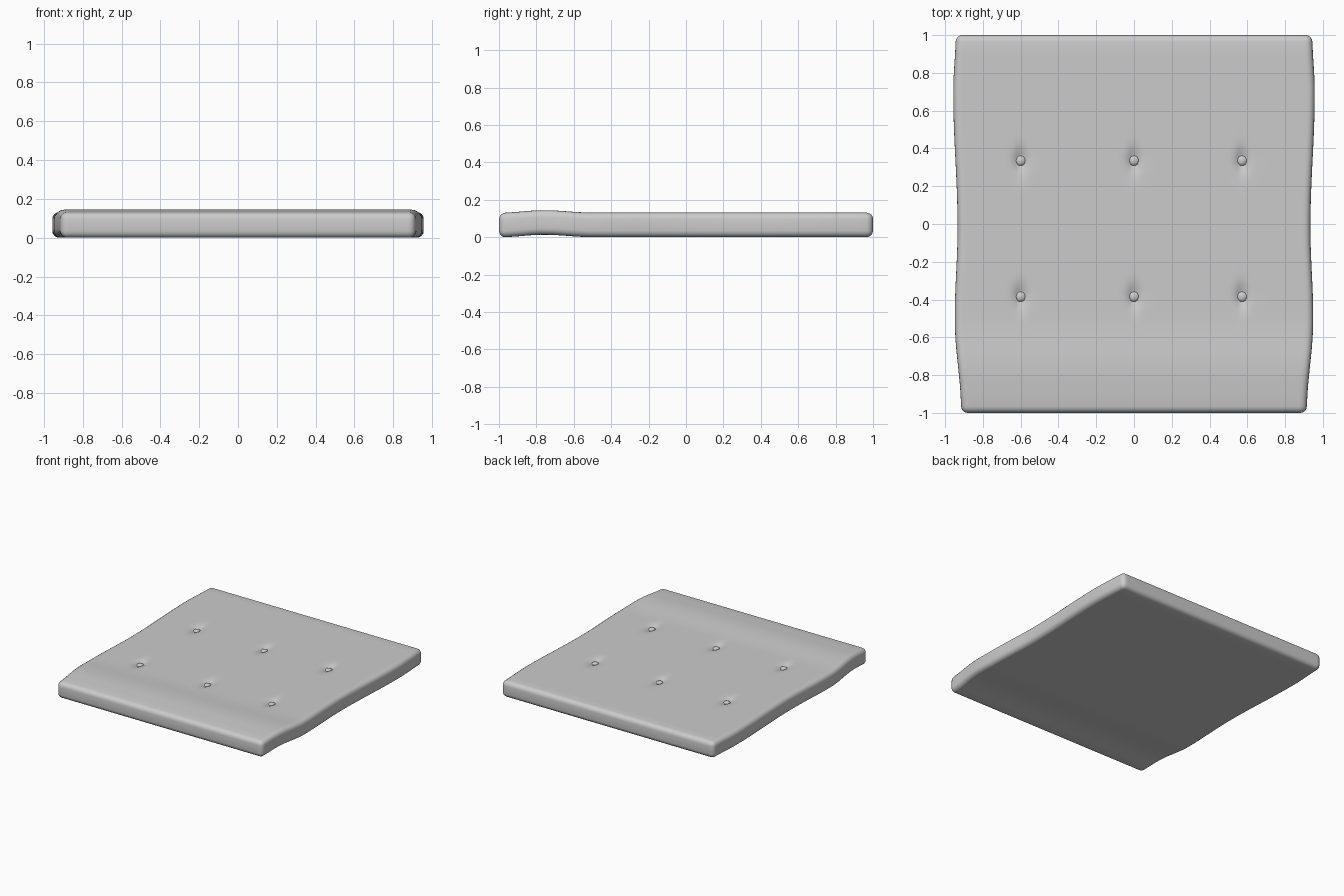
import bpy, bmesh, math
from mathutils import Vector

if "Cube" in bpy.data.objects:
    bpy.data.objects.remove(bpy.data.objects["Cube"])

BX = (-0.6, 0.0, 0.572)      # button columns
BY = (0.335, -0.385)         # button rows
H, R = 0.131, 0.035          # thickness, edge radius
HALF = Vector((0.95, 1.0, H / 2))


def smooth_lerp(table, t):
    for (a, va), (b, vb) in zip(table, table[1:]):
        if t <= b:
            k = min(max((t - a) / (b - a), 0), 1)
            return va + (vb - va) * (1 - math.cos(math.pi * k)) / 2
    return table[-1][1]


# half width, and lift of the front edge, along y
WIDTH = [(-1, 0.915), (-0.5, 0.949), (-0.02, 0.934), (0.7, 0.957), (1, 0.944)]
LIFT = [(-1, -0.001), (-0.76, 0.013), (-0.5, 0)]


def dimple(x, y):
    d = 0
    for bx in BX:
        for by in BY:
            d = max(d, 0.026 * math.exp(-((x - bx) / 0.032) ** 2 - ((y - by) / 0.06) ** 2))
    return d


# cushion: box cut into a grid, finer around the buttons, then rounded and shaped
bm = bmesh.new()
bmesh.ops.create_cube(bm, size=2)
bmesh.ops.scale(bm, vec=HALF, verts=bm.verts)
steps = (0, 0.012, 0.025, 0.04, 0.06, 0.09)
for axis in range(3):
    inner = HALF[axis] - R
    cuts = {s * v for s in (-1, 1) for v in (inner, inner + 0.41 * R)}
    if axis < 2:
        scale = 1 if axis == 0 else 1.5
        local = {c + s * o * scale for c in (BX, BY)[axis] for s in (-1, 1) for o in steps}
        coarse = {i * 0.06 for i in range(-15, 16)}
        cuts |= local | {c for c in coarse if all(abs(c - l) > 0.02 for l in local)}
    no = Vector((0, 0, 0))
    no[axis] = 1
    for c in sorted(cuts):
        bmesh.ops.bisect_plane(bm, geom=bm.verts[:] + bm.edges[:] + bm.faces[:],
                               dist=1e-5, plane_co=no * c, plane_no=no)
for v in bm.verts:
    core = Vector([max(-(h - R), min(h - R, c)) for c, h in zip(v.co, HALF)])
    off = v.co - core
    p = core + off.normalized() * R
    p.x *= smooth_lerp(WIDTH, p.y) / HALF.x
    top = p.z > H / 2 - 0.005
    p.z += H / 2 + smooth_lerp(LIFT, p.y) - (dimple(p.x, p.y) if top else 0)
    v.co = p
low = min(v.co.z for v in bm.verts)
bmesh.ops.translate(bm, vec=(0, 0, -low), verts=bm.verts)
bmesh.ops.recalc_face_normals(bm, faces=bm.faces)
mesh = bpy.data.meshes.new("cushion")
bm.to_mesh(mesh)
bm.free()
cushion = bpy.data.objects.new("cushion", mesh)
bpy.context.collection.objects.link(cushion)
mesh.polygons.foreach_set("use_smooth", [True] * len(mesh.polygons))

# tufting buttons sunk in the dimples
for by in BY:
    for bx in BX:
        bpy.ops.mesh.primitive_uv_sphere_add(segments=20, ring_count=10, radius=0.027,
                                             location=(bx, by, 0.109))
        button = bpy.context.object
        button.name = "button"
        button.scale.z = 0.6
        bpy.ops.object.shade_smooth()
